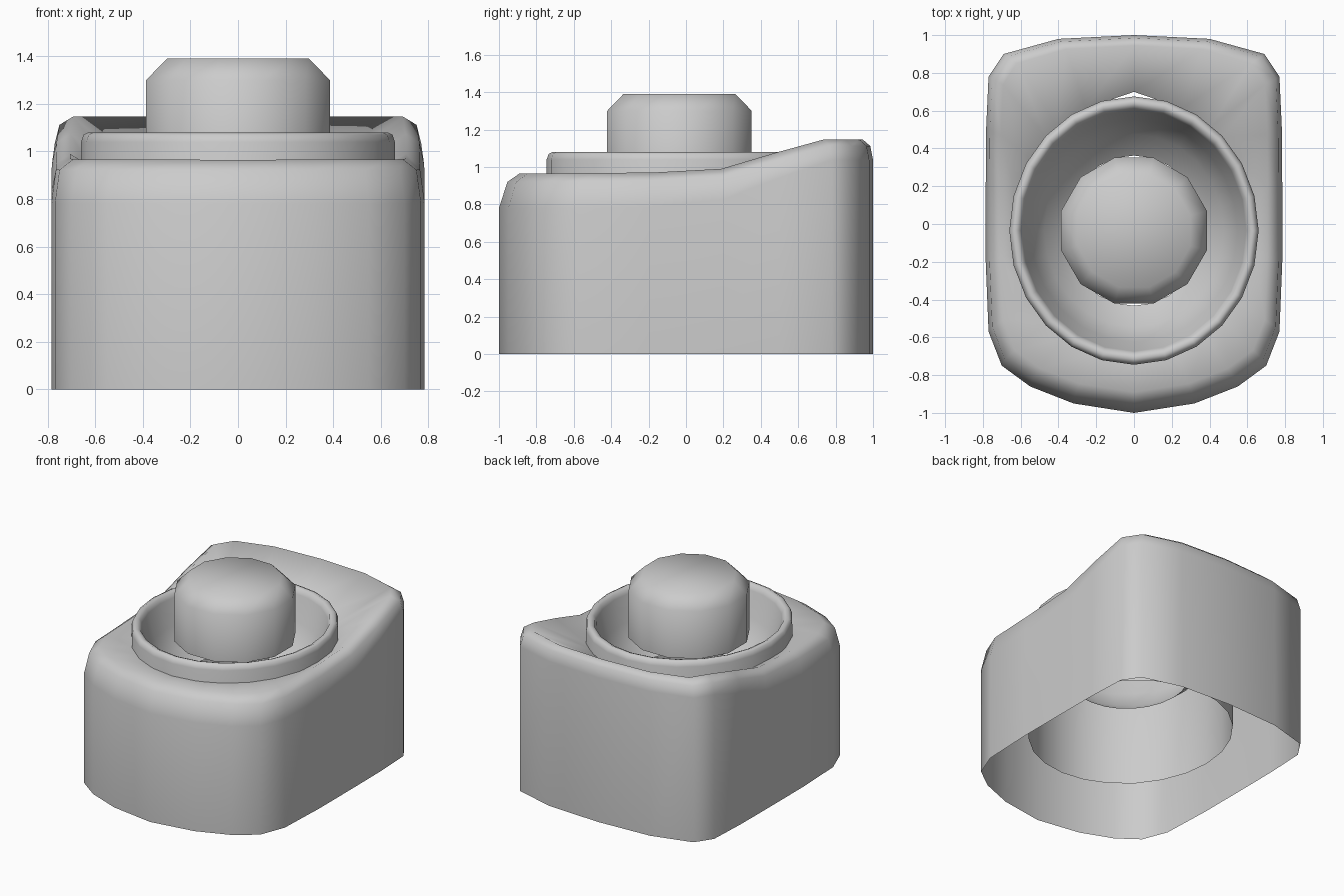
import bpy, bmesh
from math import sin, cos, pi, atan2

if "Cube" in bpy.data.objects:
    bpy.data.objects.remove(bpy.data.objects["Cube"])


def loft(name, loops, cap_last=False, angle=60):
    """Skin a list of equal-length closed loops."""
    bm = bmesh.new()
    rows = [[bm.verts.new(p) for p in loop] for loop in loops]
    n = len(rows[0])
    for a, b in zip(rows, rows[1:]):
        for i in range(n):
            j = (i + 1) % n
            bm.faces.new((a[i], a[j], b[j], b[i]))
    if cap_last:
        bm.faces.new(rows[-1])
    me = bpy.data.meshes.new(name)
    bm.to_mesh(me)
    bm.free()
    ob = bpy.data.objects.new(name, me)
    bpy.context.collection.objects.link(ob)
    bpy.ops.object.select_all(action='DESELECT')
    ob.select_set(True)
    bpy.context.view_layer.objects.active = ob
    bpy.ops.object.shade_smooth_by_angle(angle=angle * pi / 180)
    return ob


def ellipse(n, rx, ry, z, phase=0.0, cy=-0.035):
    return [(rx * cos(2 * pi * i / n + phase), cy + ry * sin(2 * pi * i / n + phase), z)
            for i in range(n)]


# Body outline: right half from back to front, mirrored to the left
half = [(0, 1.0), (0.40, 0.98), (0.69, 0.90), (0.77, 0.78), (0.783, 0.5), (0.785, 0.2),
        (0.785, -0.2), (0.77, -0.57), (0.70, -0.75), (0.55, -0.86), (0.32, -0.95), (0, -1.0)]
outline = half + [(-x, y) for x, y in half[-2:0:-1]]
outline.reverse()


def top_z(y):
    """Height of the shoulder: low in front, rising to a raised back."""
    pts = [(-1, 0.965), (-0.2, 0.97), (0.2, 0.99), (0.76, 1.147), (1, 1.147)]
    for (y0, z0), (y1, z1) in zip(pts, pts[1:]):
        if y <= y1:
            return z0 + (z1 - z0) * (y - y0) / (y1 - y0)
    return pts[-1][1]


def shoulder(sx, sy_front, sy_back, drop_front, drop_back):
    loop = []
    for x, y in outline:
        t = min(1, max(0, y / 0.7))
        drop = drop_front + (drop_back - drop_front) * t
        loop.append((x * sx, y * (sy_back if y > 0 else sy_front), top_z(y) - drop))
    return loop


def hole_point(x, y):
    a = atan2((y + 0.035) / 0.71, x / 0.66)
    k = 1.035 if y > 0.99 else 0.99
    return (0.66 * k * cos(a), -0.035 + 0.71 * k * sin(a), 0.95)


loft("body_shell", [
    [(x, y, 0) for x, y in outline],
    shoulder(1, 1, 1, 0.185, 0.11),
    shoulder(0.975, 0.955, 0.985, 0.045, 0.035),
    shoulder(0.90, 0.89, 0.945, 0, 0),
    [hole_point(x, y) for x, y in outline],
], angle=80)

# Collar with rolled lip, sloping inwards to an open funnel
collar = [(1.0, 0.25), (1.0, 1.04), (0.985, 1.07), (0.955, 1.08), (0.92, 1.07),
          (0.90, 1.04), (0.83, 0.87), (0.72, 0.74), (0.56, 0.65)]
loft("collar_bowl", [ellipse(24, 0.66 * r, 0.71 * r, z) for r, z in collar], angle=80)

# Twelve-sided knob with a chamfered top
knob = [(0.40, 0.96), (0.40, 1.30), (0.31, 1.39)]
loft("knob", [ellipse(12, r, r, z, pi / 12) for r, z in knob], cap_last=True)
